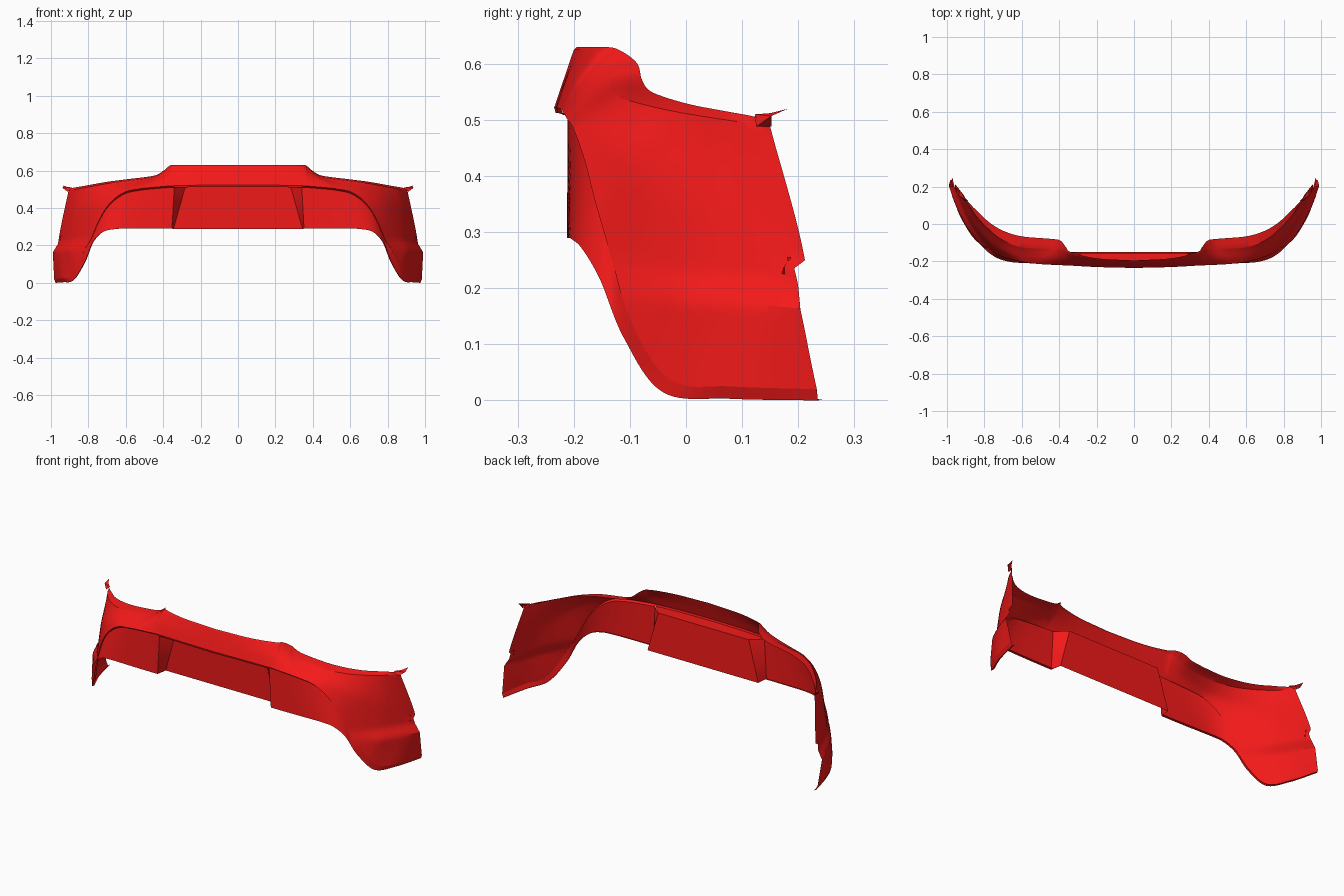
import bpy
from mathutils import Vector as V

if "Cube" in bpy.data.objects:
    bpy.data.objects.remove(bpy.data.objects["Cube"])

red = bpy.data.materials.new("red_paint")
red.diffuse_color = (0.9, 0.01, 0.01, 1)
red.use_nodes = True
red.node_tree.nodes["Principled BSDF"].inputs["Base Color"].default_value = red.diffuse_color


def spline(pts, t):
    """Point on a Catmull-Rom curve, t counted in control points."""
    n = len(pts) - 1
    i = min(int(t), n - 1)
    f = t - i
    p1, p2 = V(pts[i]), V(pts[i + 1])
    p0 = V(pts[i - 1]) if i else 2 * p1 - p2
    p3 = V(pts[i + 2]) if i + 2 <= n else 2 * p2 - p1
    return 0.5 * (2 * p1 + (p2 - p0) * f + (2 * p0 - 5 * p1 + 4 * p2 - p3) * f * f
                  + (3 * p1 - p0 - 3 * p2 + p3) * f ** 3)


def make(name, verts, faces, angle=0.5):
    """Mirrored red sheet object."""
    me = bpy.data.meshes.new(name)
    me.from_pydata([tuple(v) for v in verts], [], faces)
    ob = bpy.data.objects.new(name, me)
    bpy.context.collection.objects.link(ob)
    me.materials.append(red)
    bpy.ops.object.select_all(action='DESELECT')
    ob.select_set(True)
    bpy.context.view_layer.objects.active = ob
    bpy.ops.object.shade_smooth_by_angle(angle=angle)
    ob.modifiers.new("mirror", 'MIRROR')
    return ob


def sheet(name, rows, angle=0.5):
    """Quad grid; rows run top to bottom, points run centre to side."""
    w = len(rows[0])
    faces = [(i * w + j, (i + 1) * w + j, (i + 1) * w + j + 1, i * w + j + 1)
             for i in range(len(rows) - 1) for j in range(w - 1)]
    return make(name, [p for r in rows for p in r], faces, angle)


# Guide curves of the right half, all with matching control points
top_edge = [(0, -.195, .63), (.2, -.183, .63), (.335, -.152, .63), (.365, -.122, .626),
            (.395, -.088, .602), (.45, -.079, .573), (.6, -.066, .553), (.7, -.036, .54),
            (.775, .01, .527), (.83, .062, .517), (.86, .09, .512), (.88, .112, .508), (.9, .13, .504)]
shoulder = [(0, -.2, .625), (.2, -.188, .625), (.34, -.162, .622), (.372, -.145, .612),
            (.405, -.135, .59), (.46, -.132, .563), (.61, -.122, .543), (.715, -.078, .528),
            (.79, -.015, .514), (.845, .045, .504), (.873, .085, .498), (.892, .118, .493), (.907, .15, .488)]
belt = [(0, -.217, .575), (.2, -.211, .575), (.345, -.197, .572), (.388, -.188, .564),
        (.435, -.184, .55), (.5, -.179, .533), (.635, -.162, .505), (.73, -.122, .462),
        (.805, -.06, .41), (.87, .02, .335), (.907, .085, .285), (.935, .15, .262), (.956, .212, .25)]
crease = [(0, -.235, .522), (.2, -.23, .522), (.345, -.222, .519), (.4, -.22, .515),
          (.46, -.217, .51), (.53, -.212, .502), (.61, -.2, .483), (.685, -.18, .425),
          (.745, -.155, .33), (.825, -.095, .14), (.89, -.025, .036), (.945, .08, .025), (.983, .235, .02)]
arch = [(.353, -.212, .29), (.42, -.212, .29), (.5, -.211, .29), (.58, -.209, .29),
        (.66, -.203, .287), (.725, -.185, .27), (.777, -.153, .215), (.82, -.11, .11),
        (.88, -.04, .014), (.935, .08, .003), (.975, .235, 0)]


def shape_side(p, s):
    """Flared side crease low on the wing and the notch in its rear edge."""
    side = max(0, min(1, (s - 8) / 1.5))
    mid = .165 + (.2 - p.y) * .08
    if p.z > mid:
        k = max(0, 1 - (p.z - mid) / .045)
    else:
        k = max(0, (p.z - .02) / (mid - .02))
    p = p + V((.93, -.2, 0)) * .024 * k * side
    if p.z < .24 and s > 11:
        p.y -= .022 * (p.z / .24) * (s - 11)
    return p


# Painted skin: top shelf, shoulder and side wings
PER = 10
S = [i / PER for i in range(12 * PER + 1)]
rows = [[spline(top_edge, s).lerp(spline(shoulder, s), k) for s in S] for k in (0, .5)]
N = 32
for i in range(N + 1):
    rows.append([shape_side(spline([spline(c, s) for c in (shoulder, belt, crease)], 2 * i / N), s)
                 for s in S])
sheet("bumper_skin", rows)

# Lower panel, stepped in below the crease and thinning to the arch flange
P = [s for s in S if s >= 2]
lip, step, edge = [], [], []
for s in P:
    c = shape_side(spline(crease, s), s)
    fade = max(0, min(1, (9 - s) / 3))
    lip.append(c)
    step.append(c + V((-.004, .011, -.008)) * fade)
    edge.append(spline(arch, s - 2))
panel = [lip] + [[a.lerp(b, k / 6) for a, b in zip(step, edge)] for k in range(7)]
sheet("lower_panel", panel, 0.6)

# Inward turned hem along the arch
sheet("arch_hem", [edge, [p + V((-.004, .012, .002)) for p in edge]])

# Recessed centre plate with its ceiling shelf and slanted side wall
M = 20
lip_c = [spline(crease, 2 * j / M) for j in range(M + 1)]
plate_top = [V((.282 * j / M, -.156, .512)) for j in range(M + 1)]
plate_low = [V((.345 * j / M, -.15, .288)) for j in range(M + 1)]
sheet("recess_shelf", [lip_c, [p + V((0, .003, -.01)) for p in lip_c], plate_top])
sheet("centre_plate", [plate_top, plate_low])
wall = [[plate_top[-1].lerp(plate_low[-1], k / 6), panel[k + 1][0]] for k in range(7)]
sheet("recess_wall", wall)

# Small mounting tab at the upper end of each wing
tab = [(.885, .123, .51), (.912, .15, .512), (.932, .182, .52), (.938, .152, .507),
       (.91, .125, .488), (.912, .152, .488)]
make("mounting_tab", tab, [(0, 4, 3), (0, 3, 2, 1), (4, 5, 3), (5, 1, 2, 3)], 0.3)
